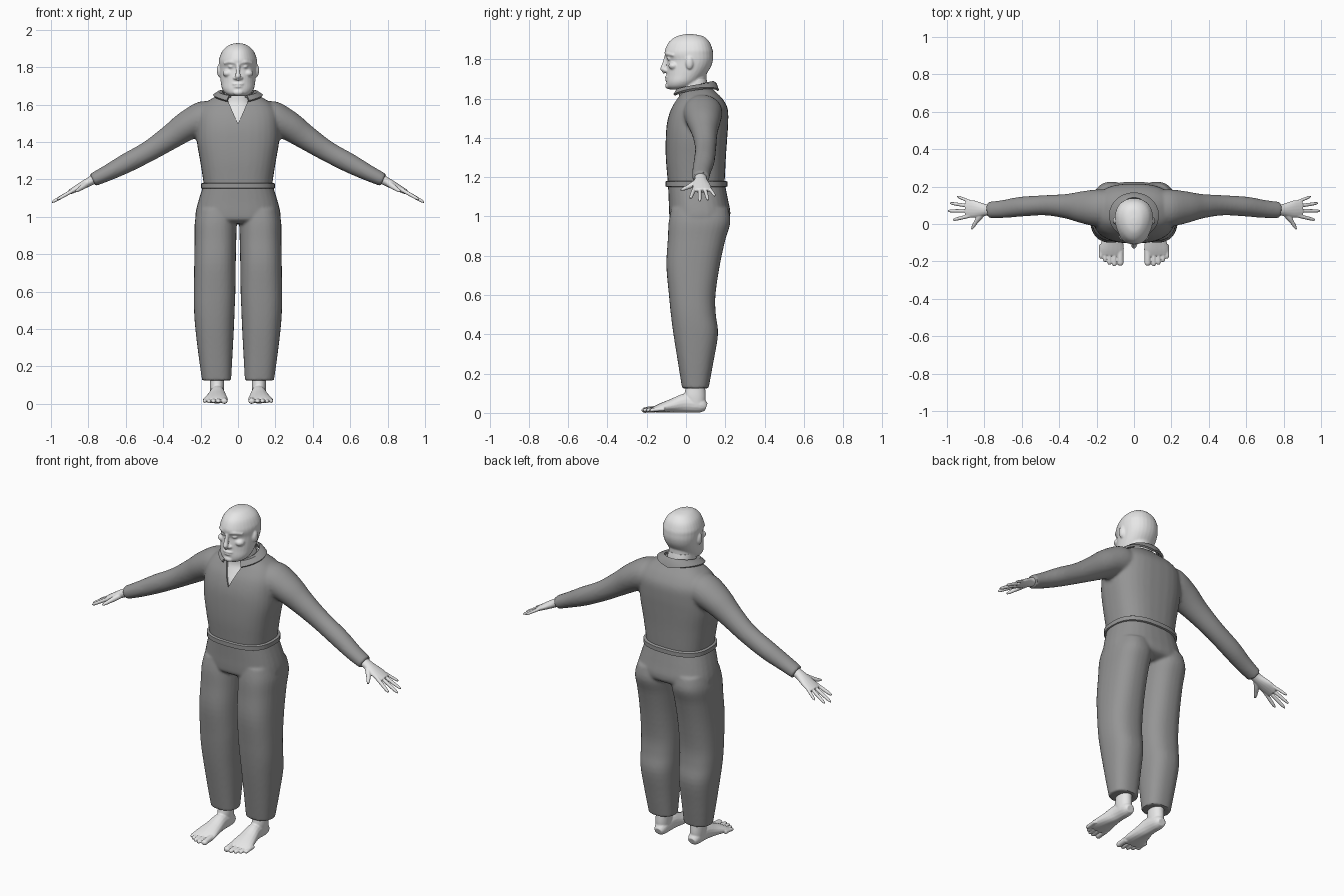
import bpy, bmesh, math
from mathutils import Vector

if "Cube" in bpy.data.objects:
    bpy.data.objects.remove(bpy.data.objects["Cube"])


def material(name, v):
    m = bpy.data.materials.new(name)
    m.diffuse_color = (v, v, v, 1)
    m.use_nodes = True
    m.node_tree.nodes["Principled BSDF"].inputs["Base Color"].default_value = m.diffuse_color
    return m


SKIN = material("light_grey_skin", 0.8)
CLOTH = material("dark_grey_cloth", 0.3)
N = 32


def box(z, x0, x1, y0, y1, p=2.4, taper=0.0):
    """Horizontal rounded section given by its bounds."""
    ring = []
    for i in range(N):
        a = 2 * math.pi * i / N
        c, s = math.cos(a), math.sin(a)
        u = math.copysign(abs(c) ** (2 / p), c)
        v = math.copysign(abs(s) ** (2 / p), s)
        ring.append(Vector(((x0 + x1) / 2 + (x1 - x0) / 2 * u * (1 + taper * v),
                            (y0 + y1) / 2 + (y1 - y0) / 2 * v, z)))
    return ring


def loft(bm, rings, sub=4, mirror=False):
    """Skin a list of rings with a smooth curve through them."""
    fine = []
    for k in range(len(rings) - 1):
        q = [rings[max(0, min(len(rings) - 1, k + j))] for j in (-1, 0, 1, 2)]
        for t in [i / sub for i in range(sub)]:
            fine.append([b + 0.5 * t * (c - a + t * (2 * a - 5 * b + 4 * c - d + t * (3 * (b - c) + d - a)))
                         for a, b, c, d in zip(*q)] if sub > 1 else q[1])
    fine.append(rings[-1])
    for side in ((1, -1) if mirror else (1,)):
        vs = [[bm.verts.new((p.x * side, p.y, p.z)) for p in r] for r in fine]
        n = len(vs[0])
        for a, b in zip(vs, vs[1:]):
            for i in range(n):
                j = (i + 1) % n
                bm.faces.new((a[i], a[j], b[j], b[i]))
        bm.faces.new(vs[0][::-1])
        bm.faces.new(vs[-1])


def tube(bm, pts, mirror=True, n=16):
    """Tube along points (x, y, z, half width, half height)."""
    rings = []
    for k, p in enumerate(pts):
        d = (Vector(pts[min(k + 1, len(pts) - 1)][:3]) - Vector(pts[max(k - 1, 0)][:3])).normalized()
        ref = Vector((1, 0, 0)) if abs(d.y) > 0.75 or abs(d.z) > 0.9 else Vector((0, 1, 0))
        w = (ref - d * ref.dot(d)).normalized()
        h = d.cross(w)
        rings.append([Vector(p[:3]) + w * p[3] * math.cos(2 * math.pi * i / n)
                      + h * p[4] * math.sin(2 * math.pi * i / n) for i in range(n)])
    loft(bm, rings, 4, mirror)


def blob(bm, c, r, mirror=True):
    """Ellipsoid."""
    for s in ((1, -1) if mirror else (1,)):
        g = bmesh.ops.create_uvsphere(bm, u_segments=16, v_segments=10, radius=1)["verts"]
        for v in g:
            v.co = Vector((s * c[0] + v.co.x * r[0], c[1] + v.co.y * r[1], c[2] + v.co.z * r[2]))


def finish(name, bm, mat, voxel=0.0, smooth=4, cutter=None, thick=0.0):
    bmesh.ops.recalc_face_normals(bm, faces=bm.faces)
    me = bpy.data.meshes.new(name)
    bm.to_mesh(me)
    bm.free()
    ob = bpy.data.objects.new(name, me)
    bpy.context.collection.objects.link(ob)
    me.materials.append(mat)
    if voxel:
        m = ob.modifiers.new("fuse", "REMESH")
        m.mode, m.voxel_size, m.use_smooth_shade = "VOXEL", voxel, True
        m = ob.modifiers.new("relax", "SMOOTH")
        m.iterations = smooth
    if cutter:
        m = ob.modifiers.new("cut", "BOOLEAN")
        m.operation, m.object, m.solver = "DIFFERENCE", cutter, "EXACT"
    if thick:
        m = ob.modifiers.new("thickness", "SOLIDIFY")
        m.thickness, m.offset = thick, 0
    bpy.ops.object.select_all(action="DESELECT")
    ob.select_set(True)
    bpy.context.view_layer.objects.active = ob
    bpy.ops.object.convert(target="MESH")
    bpy.ops.object.shade_smooth_by_angle(angle=math.radians(40))
    return ob


# V-shaped neckline cutter
bm = bmesh.new()
tri = [(-0.085, 1.69), (0.085, 1.69), (0, 1.497)]
loft(bm, [[Vector((x, y, z)) for x, z in tri] for y in (-0.3, 0.02)], 1)
neckline = finish("neckline_cutter", bm, SKIN)
neckline.hide_render = True

# Shirt: torso and sleeves
bm = bmesh.new()
loft(bm, [box(z, -x, x, y0, y1, 2.6) for z, x, y0, y1 in (
    (1.15, .18, -.09, .195), (1.2, .187, -.095, .198), (1.3, .203, -.103, .203), (1.4, .22, -.103, .21),
    (1.48, .222, -.096, .215), (1.55, .215, -.075, .212), (1.6, .185, -.045, .185),
    (1.635, .135, -.02, .15), (1.66, .08, .0, .125))])
tube(bm, [(.1, .085, 1.545, .08, .07), (.18, .085, 1.53, .1, .09), (.275, .09, 1.485, .086, .079),
          (.36, .095, 1.427, .066, .067), (.475, .1, 1.352, .054, .056),
          (.6, .093, 1.285, .053, .052), (.7, .08, 1.233, .048, .043), (.778, .075, 1.196, .044, .036)], n=24)
finish("shirt", bm, CLOTH, 0.009, 5, neckline)
bpy.data.objects.remove(neckline)

# Collar folded around the neck
bm = bmesh.new()
rows = []
for i in range(41):
    a = math.radians(-90 + 27 + i * 306 / 40)
    c, s = math.cos(a), math.sin(a)
    t = (1 + s) / 2
    rows.append([bm.verts.new(p) for p in (
        (.084 * c, .05 + .088 * s, 1.64 + .045 * t),
        (.105 * c, .048 + .104 * s, 1.637 + .035 * t + .01 * abs(c)),
        (.13 * c, .045 + .118 * s, 1.605 + .035 * t + .025 * abs(c)))])
for a, b in zip(rows, rows[1:]):
    for k in (0, 1):
        bm.faces.new((a[k], b[k], b[k + 1], a[k + 1]))
finish("collar", bm, CLOTH, thick=0.012)

# Waistband
bm = bmesh.new()
loft(bm, [box(z, -.187 - d, .187 + d, -.094 - d, .2 + d, 2.6)
          for z, d in ((1.15, .004), (1.153, .01), (1.177, .01), (1.181, .004))], 1)
finish("waistband", bm, CLOTH)

# Trousers: hips and two legs
bm = bmesh.new()
loft(bm, [box(z, -x, x, y0, y1, 2.5) for z, x, y0, y1 in (
    (1.165, .187, -.092, .198), (1.08, .213, -.088, .215), (1.02, .227, -.086, .226),
    (.985, .225, -.08, .215), (.965, .19, -.05, .17))])
loft(bm, [box(z, x0, x1, y0, y1, 2.4) for z, x0, x1, y0, y1 in (
    (1.04, .012, .215, -.075, .215), (.97, .007, .231, -.088, .226), (.88, .009, .232, -.093, .2),
    (.75, .012, .234, -.1, .172), (.6, .014, .236, -.087, .15), (.5, .018, .235, -.077, .152),
    (.4, .022, .228, -.064, .163), (.25, .03, .21, -.04, .138), (.125, .037, .192, -.02, .115))], mirror=True)
finish("trousers", bm, CLOTH, 0.008, 4)

# Head with face relief and ears
bm = bmesh.new()
loft(bm, [box(z, -x, x, y0, y1, 2.1, t) for z, x, y0, y1, t in (
    (1.928, .015, .0, .035, 0), (1.918, .048, -.045, .085, .1), (1.89, .08, -.085, .118, .15),
    (1.85, .098, -.106, .135, .15), (1.825, .101, -.108, .138, .12), (1.795, .1, -.096, .137, .1),
    (1.76, .097, -.098, .126, .08), (1.72, .092, -.099, .1, .05), (1.685, .085, -.1, .07, .0),
    (1.66, .068, -.096, .04, 0), (1.645, .04, -.08, .01, 0))])
loft(bm, [box(z, -x, x, y0, y1, 2.1) for z, x, y0, y1 in (
    (1.77, .07, -.02, .11), (1.7, .07, -.03, .104), (1.65, .074, -.035, .112))])
tube(bm, [(0, -.1, 1.815, .01, .01), (0, -.11, 1.775, .011, .012), (0, -.117, 1.748, .015, .014),
          (0, -.105, 1.733, .014, .01)], False)
blob(bm, (.014, -.1, 1.742), (.012, .012, .009))
tube(bm, [(.008, -.1, 1.822, .007, .008), (.04, -.094, 1.828, .008, .009), (.075, -.062, 1.82, .006, .006)])
blob(bm, (.036, -.083, 1.803), (.017, .014, .008))
blob(bm, (.055, -.062, 1.767), (.027, .028, .02))
blob(bm, (0, -.095, 1.71), (.031, .013, .006), False)
blob(bm, (0, -.094, 1.696), (.026, .013, .006), False)
blob(bm, (0, -.092, 1.665), (.028, .014, .016), False)
blob(bm, (.1, .018, 1.782), (.013, .02, .034))
finish("head", bm, SKIN, 0.005, 3)

# Neck and upper chest
bm = bmesh.new()
loft(bm, [box(z, -x, x, y0, y1, 2.4) for z, x, y0, y1 in (
    (1.47, .09, -.085, .1), (1.52, .09, -.078, .1), (1.57, .085, -.054, .1),
    (1.61, .076, -.036, .11), (1.66, .073, -.034, .112), (1.7, .068, -.028, .104))])
finish("neck", bm, SKIN)


def hand_z(x):
    return 1.19 - 0.53 * (x - 0.79)


# Hands: palm, four fingers and thumb
bm = bmesh.new()
tube(bm, [(x, y, hand_z(x), a, b) for x, y, a, b in (
    (.74, .075, .032, .025), (.79, .075, .031, .024), (.82, .076, .038, .022),
    (.86, .08, .047, .018), (.9, .083, .044, .013))])
for y0, tx, ty, r in ((.045, .968, .022, .0095), (.07, .996, .07, .0095),
                      (.094, .985, .112, .009), (.117, .945, .148, .008)):
    tube(bm, [(x, y0 + (ty - y0) * t, hand_z(x) - .004 * t, w, w) for t, w in (
        (0, r * 1.1), (.45, r * 1.05), (.85, r * .9), (1, r * .45)) for x in [.872 + (tx - .872) * t]])
tube(bm, [(.81, .055, 1.175, .016, .016), (.835, .025, 1.157, .014, .014),
          (.855, -.005, 1.143, .01, .01), (.868, -.028, 1.135, .005, .005)])
finish("hands", bm, SKIN, 0.0035, 3)

# Bare feet with ankles and toes
bm = bmesh.new()
tube(bm, [(.11, .103, .03, .024, .02), (.11, .075, .04, .036, .039), (.11, .0, .05, .04, .049),
          (.114, -.07, .037, .053, .035), (.118, -.13, .025, .065, .023), (.12, -.165, .017, .062, .014)])
loft(bm, [box(z, x0, x1, y0, y1, 2.1) for z, x0, x1, y0, y1 in (
    (.03, .078, .146, .01, .096), (.08, .074, .15, -.008, .1), (.13, .074, .149, -.002, .098),
    (.2, .075, .15, .005, .1))], mirror=True)
for x, ty, r in ((.073, -.222, .017), (.105, -.226, .012), (.131, -.218, .0115),
                 (.155, -.203, .011), (.177, -.184, .011)):
    tube(bm, [(x, ty + .075, .02, r, r), (x, ty + .03, .017, r, r * .9),
              (x, ty + .01, .014, r, r * .85), (x, ty, .012, r * .5, r * .5)])
finish("feet", bm, SKIN, 0.004, 3)
